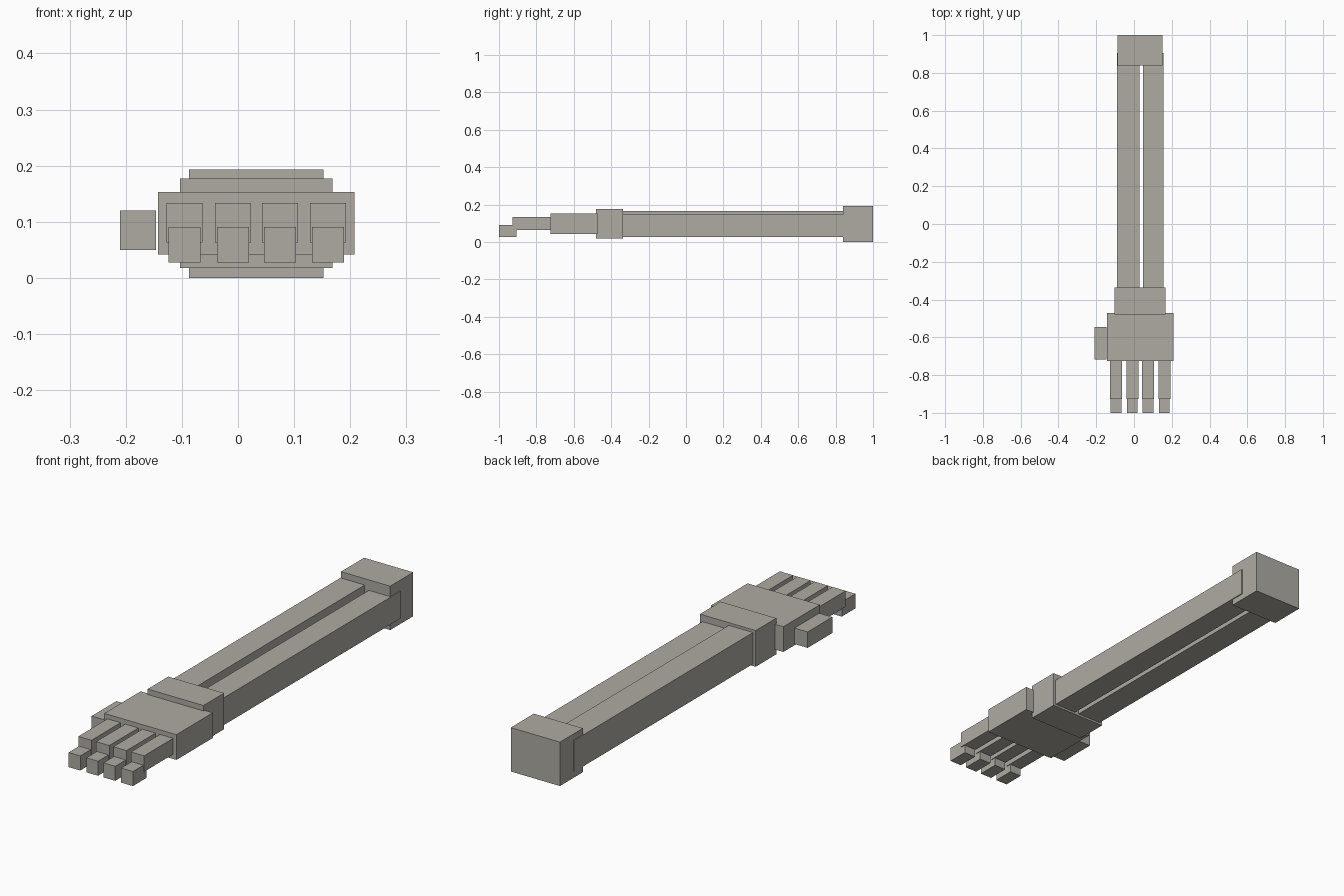
import bpy
import bmesh
from mathutils import Vector

if "Cube" in bpy.data.objects:
    bpy.data.objects.remove(bpy.data.objects["Cube"])

bone_grey = bpy.data.materials.new("bone_grey")
bone_grey.diffuse_color = (0.43, 0.41, 0.37, 1.0)
bone_grey.use_nodes = True
bone_grey.node_tree.nodes["Principled BSDF"].inputs["Base Color"].default_value = bone_grey.diffuse_color


def box(name, x, y, z):
    """Add a box spanning the given (min, max) ranges."""
    low, high = Vector((x[0], y[0], z[0])), Vector((x[1], y[1], z[1]))
    bm = bmesh.new()
    bmesh.ops.create_cube(bm, size=1)
    for v in bm.verts:
        v.co = (low + high) / 2 + v.co * (high - low)
    mesh = bpy.data.meshes.new(name)
    bm.to_mesh(mesh)
    bm.free()
    mesh.materials.append(bone_grey)
    obj = bpy.data.objects.new(name, mesh)
    bpy.context.collection.objects.link(obj)
    return obj


# Forearm: elbow block, two parallel bones, wrist block
box("elbow", (-0.087, 0.152), (0.84, 1.0), (0.0, 0.193))
box("thick_forearm_bone", (-0.09, 0.028), (-0.40, 0.905), (0.027, 0.165))
box("thin_forearm_bone", (0.048, 0.156), (-0.40, 0.905), (0.027, 0.147))
box("wrist", (-0.103, 0.168), (-0.48, -0.337), (0.018, 0.177))

# Hand: palm and thumb
box("palm", (-0.143, 0.208), (-0.725, -0.472), (0.042, 0.153))
box("thumb", (-0.21, -0.146), (-0.717, -0.545), (0.05, 0.12))

# Four fingers, each with a lower, narrower tip
for i, cx in enumerate((-0.0955, -0.009, 0.0745, 0.1605), start=1):
    box(f"finger_{i}", (cx - 0.032, cx + 0.032), (-0.927, -0.72), (0.063, 0.133))
    box(f"fingertip_{i}", (cx - 0.0285, cx + 0.0285), (-1.0, -0.905), (0.027, 0.091))
